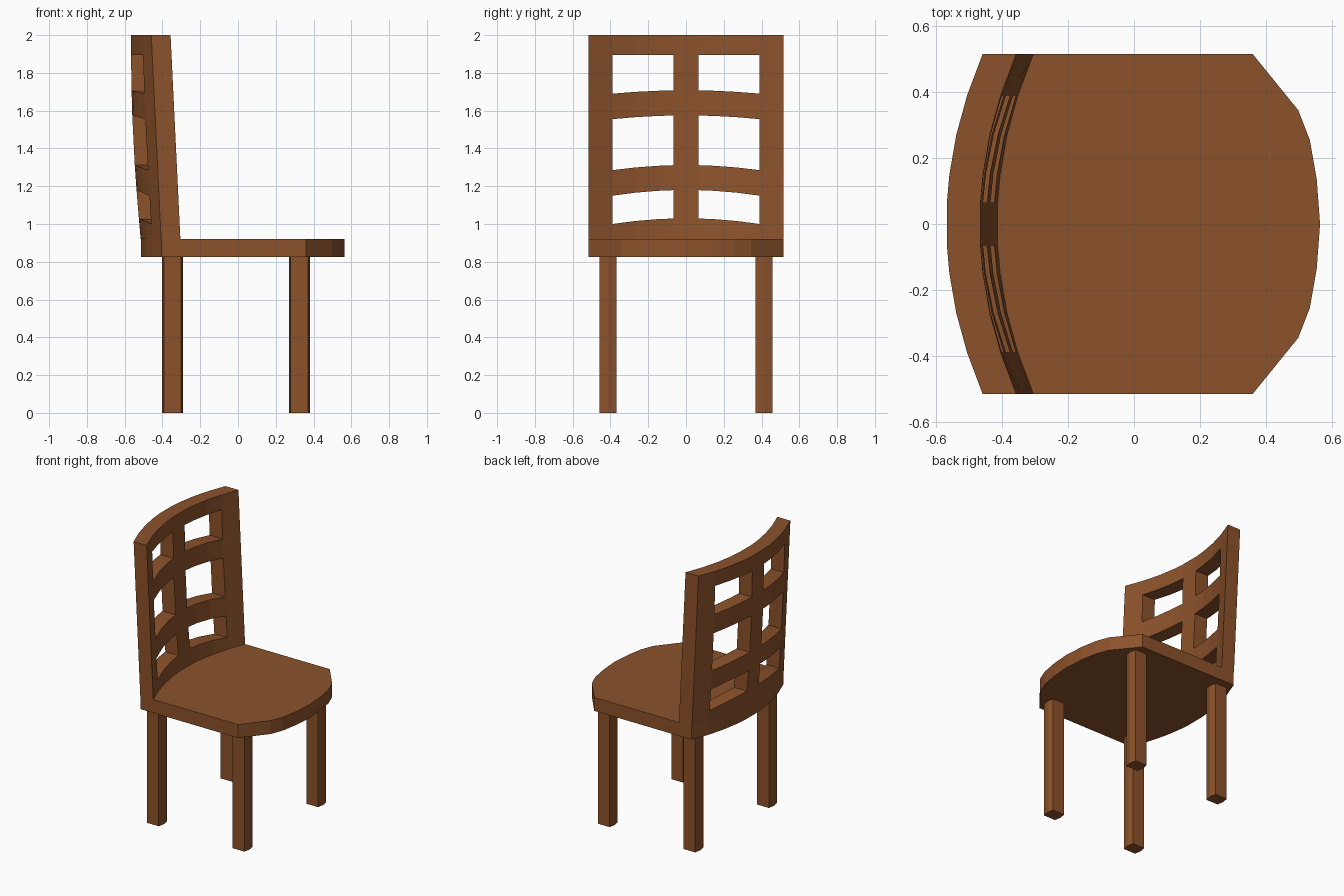
import bpy, bmesh, math

if "Cube" in bpy.data.objects:
    bpy.data.objects.remove(bpy.data.objects["Cube"])

wood = bpy.data.materials.new("brown_wood")
wood.diffuse_color = (0.26, 0.085, 0.024, 1)
wood.use_nodes = True
wood.node_tree.nodes["Principled BSDF"].inputs["Base Color"].default_value = wood.diffuse_color


def finish(name, bm):
    bmesh.ops.recalc_face_normals(bm, faces=bm.faces[:])
    mesh = bpy.data.meshes.new(name)
    bm.to_mesh(mesh)
    bm.free()
    mesh.materials.append(wood)
    obj = bpy.data.objects.new(name, mesh)
    bpy.context.collection.objects.link(obj)
    return obj


def prism(name, outline, z0, z1):
    bm = bmesh.new()
    base = bm.faces.new([bm.verts.new((x, y, z0)) for x, y in outline])
    top = bmesh.ops.extrude_face_region(bm, geom=[base], use_keep_orig=True)
    verts = [v for v in top["geom"] if isinstance(v, bmesh.types.BMVert)]
    bmesh.ops.translate(bm, verts=verts, vec=(0, 0, z1 - z0))
    return finish(name, bm)


HALF = 0.515
SEAT_LOW, SEAT_TOP = 0.825, 0.92


def bow(y):
    # rearward bulge of the curved back across its width
    return 0.11 * (1 - (y / HALF) ** 2)


half_ys = [0.065, 0.15, 0.27, 0.39, HALF]
ys = [-y for y in reversed(half_ys)] + half_ys

# Seat: bowed rear edge, straight sides, rounded front with clipped corners
half_front = [(0.36, HALF), (0.498, 0.345), (0.533, 0.255), (0.554, 0.135)]
front = half_front + [(0.564, 0)] + [(x, -y) for x, y in reversed(half_front)]
rear = [(-0.405 - bow(y), y) for y in ys]
prism("seat", rear + front, SEAT_LOW, SEAT_TOP)

# Legs: six-sided posts with shallow ridges facing front and rear
for name, lx in (("rear_leg", -0.347), ("front_leg", 0.325)):
    for side, ly in (("left", 0.413), ("right", -0.413)):
        outline = [(0.055, 0), (0.046, 0.046), (-0.046, 0.046),
                   (-0.055, 0), (-0.046, -0.046), (0.046, -0.046)]
        prism(f"{name}_{side}", [(lx + x, ly + y) for x, y in outline],
              0, SEAT_LOW)

# Backrest: curved, leaning grid with window openings
# each row: height at the outer stiles, extra rise at the middle
rows = [(SEAT_TOP, 0), (1.0, 0.03), (1.15, 0.03), (1.285, 0.027),
        (1.555, 0.02), (1.69, 0.018), (1.895, 0), (2.0, 0)]
OPEN_ROWS = (1, 3, 5)
last_col, last_row = len(ys) - 1, len(rows) - 1


def back_point(i, j, depth):
    y, (z, rise) = ys[i], rows[j]
    z += rise * max(0, 1 - (y / 0.39) ** 2)
    t = (z - SEAT_TOP) / (2 - SEAT_TOP)
    swell = 0.014 * math.sin(math.pi * t) * (1 - (y / HALF) ** 2)
    return (-0.305 - bow(y) - 0.052 * t - swell - depth, y, z)


def solid(i, j):
    if not (0 <= i < last_col and 0 <= j < last_row):
        return False
    middle = abs(ys[i] + ys[i + 1]) / 2
    return j not in OPEN_ROWS or middle > 0.39 or middle < 0.06


bm = bmesh.new()
grid = {(i, j, d): bm.verts.new(back_point(i, j, 0.102 * d))
        for i in range(last_col + 1) for j in range(last_row + 1)
        for d in (0, 1)}
for i in range(last_col):
    for j in range(last_row):
        if not solid(i, j):
            continue
        ring = [(i, j), (i + 1, j), (i + 1, j + 1), (i, j + 1)]
        for d in (0, 1):
            bm.faces.new([grid[a, b, d] for a, b in ring])
        # walls wherever the neighbouring cell is empty
        for k, (di, dj) in enumerate(((0, -1), (1, 0), (0, 1), (-1, 0))):
            if not solid(i + di, j + dj):
                p, q = ring[k], ring[(k + 1) % 4]
                bm.faces.new([grid[(*p, 0)], grid[(*q, 0)],
                              grid[(*q, 1)], grid[(*p, 1)]])
finish("backrest", bm)
